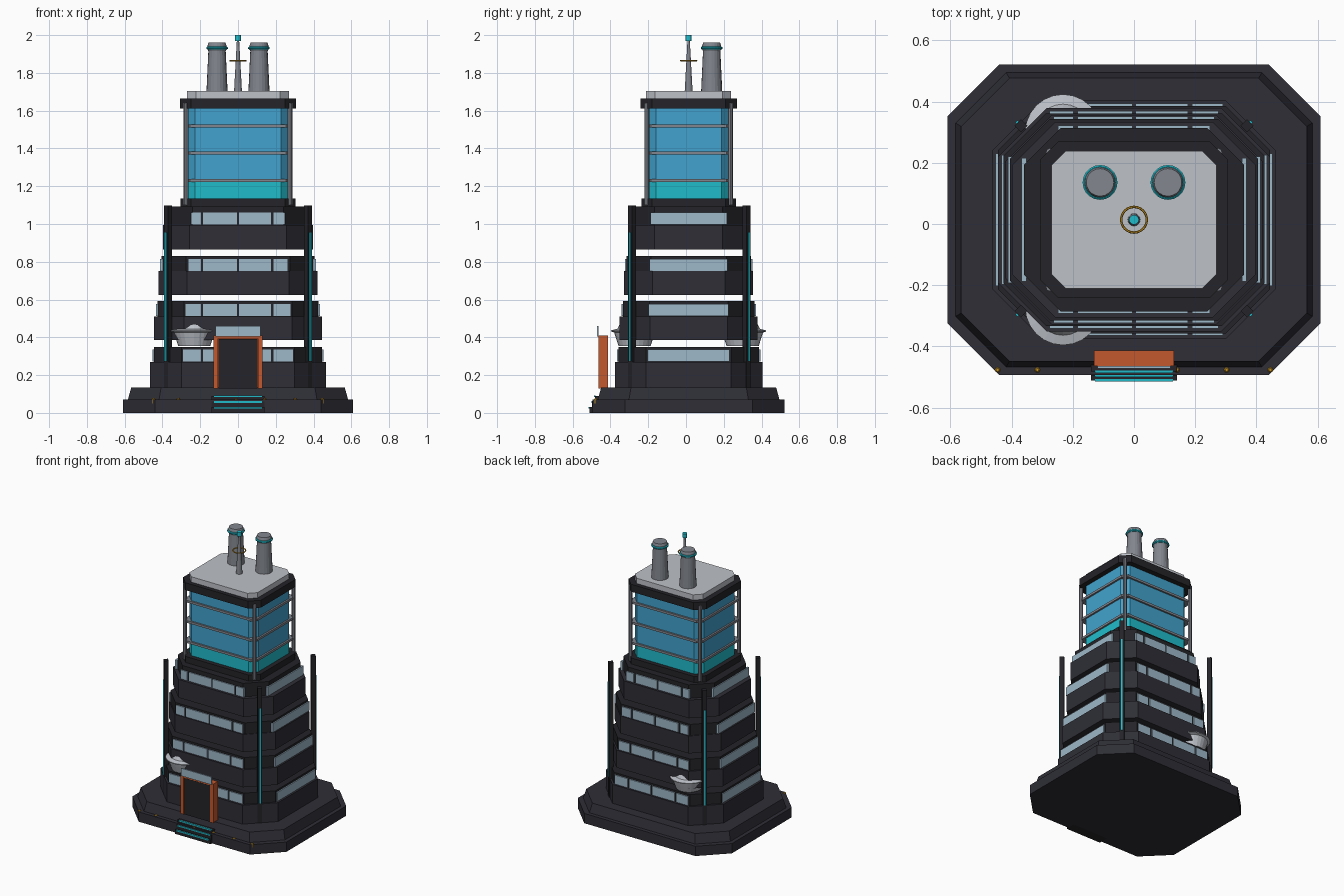
import bpy, bmesh, math
from mathutils import Matrix

if "Cube" in bpy.data.objects:
    bpy.data.objects.remove(bpy.data.objects["Cube"])

CY = 0.014  # depth centre of the tower


def material(name, r, g, b):
    m = bpy.data.materials.new(name)
    lin = [((c / 255 + 0.055) / 1.055) ** 2.4 for c in (r, g, b)]
    m.diffuse_color = (*lin, 1)
    m.use_nodes = True
    m.node_tree.nodes["Principled BSDF"].inputs["Base Color"].default_value = m.diffuse_color
    return m


DARK = material("dark_wall", 46, 46, 54)
BLACK = material("dark_trim", 36, 36, 41)
PANE = material("pale_window", 158, 184, 200)
BLUE = material("blue_glass", 66, 162, 205)
CYAN = material("cyan_glow", 32, 188, 203)
ORANGE = material("orange_frame", 196, 88, 45)
ROOF = material("light_grey", 190, 194, 201)
GREY = material("mid_grey", 130, 134, 142)
GOLD = material("gold", 195, 145, 35)


def finish(name, bm, mat):
    bmesh.ops.recalc_face_normals(bm, faces=bm.faces[:])
    me = bpy.data.meshes.new(name)
    bm.to_mesh(me)
    bm.free()
    me.materials.append(mat)
    ob = bpy.data.objects.new(name, me)
    bpy.context.collection.objects.link(ob)
    return ob


def octagon(name, hx, hy, ch, z0, z1, mat, inset=0.0):
    """Box with chamfered corners; the top may be inset."""
    bm = bmesh.new()
    rings = []
    for z, d in ((z0, 0), (z1, inset)):
        a, b, c = hx - d, hy - d, ch - d * 0.4
        pts = [(a, b - c), (a - c, b), (c - a, b), (-a, b - c),
               (-a, c - b), (c - a, -b), (a - c, -b), (a, c - b)]
        rings.append([bm.verts.new((x, y + CY, z)) for x, y in pts])
    lo, hi = rings
    bm.faces.new(lo)
    bm.faces.new(hi)
    for i in range(8):
        j = (i + 1) % 8
        bm.faces.new((lo[i], lo[j], hi[j], hi[i]))
    return finish(name, bm, mat)


def box(name, x0, x1, y0, y1, z0, z1, mat, turn=0.0):
    bm = bmesh.new()
    m = (Matrix.Translation(((x0 + x1) / 2, (y0 + y1) / 2, (z0 + z1) / 2))
         @ Matrix.Rotation(turn, 4, 'Z')
         @ Matrix.Diagonal((x1 - x0, y1 - y0, z1 - z0, 1)))
    bmesh.ops.create_cube(bm, size=1, matrix=m)
    return finish(name, bm, mat)


def lathe(name, x, y, profile, mat, n=20):
    """Closed solid of revolution from (radius, z) points."""
    bm = bmesh.new()
    rings = [[bm.verts.new((x + r * math.cos(2 * math.pi * i / n),
                            y + r * math.sin(2 * math.pi * i / n), z))
              for i in range(n)] for r, z in profile]
    for a, b in zip(rings, rings[1:]):
        for i in range(n):
            j = (i + 1) % n
            bm.faces.new((a[i], a[j], b[j], b[i]))
    bm.faces.new(rings[0])
    bm.faces.new(rings[-1])
    return finish(name, bm, mat)


# Stepped base
octagon("base_lower", 0.61, 0.508, 0.17, 0, 0.07, DARK)
octagon("base_upper", 0.583, 0.481, 0.165, 0.07, 0.135, DARK, 0.018)

# Four separated floors: slab, window band, window plates
floors = [
    # slab hx, hy, chamfer, band hx, hy, z0, slab top, band top
    (0.465, 0.390, 0.165, 0.445, 0.372, 0.130, 0.270, 0.350),
    (0.445, 0.365, 0.160, 0.427, 0.348, 0.385, 0.510, 0.592),
    (0.420, 0.342, 0.150, 0.405, 0.330, 0.625, 0.750, 0.830),
    (0.397, 0.320, 0.140, 0.360, 0.300, 0.865, 0.995, 1.092),
]
for k, (sx, sy, ch, bx, by, z0, z1, z2) in enumerate(floors, 1):
    octagon(f"floor_slab_{k}", sx, sy, ch, z0, z1, DARK)
    octagon(f"window_band_{k}", bx, by, ch - 0.02, z1, z2, BLACK)
    wz0, wz1 = z1 + 0.002, z1 + 0.066
    edge = 0.305 - 0.014 * k
    panes = [(-edge, -0.197), (-0.184, -0.005), (0.005, 0.176), (0.189, edge)]
    for s in (-1, 1):
        face = CY + s * by
        for i, (a, b) in enumerate(panes, 1):
            box(f"window_{k}_{i}", a, b, face - 0.007, face + 0.008, wz0, wz1, PANE)
        hw = 0.222 - 0.005 * k
        box(f"side_window_{k}", s * bx - 0.007, s * bx + 0.008,
            CY - hw, CY + hw, wz0, wz1, PANE)

# Corner pillars with glowing strips
for sx in (-1, 1):
    for sy in (-1, 1):
        x, y = sx * 0.37, 0.018 + sy * 0.303
        box("corner_pillar", x - 0.015, x + 0.015, y - 0.015, y + 0.015,
            0.13, 1.097, BLACK, math.pi / 4)
        px, py = x + sx * 0.0115, y + sy * 0.0115
        box("pillar_strip", px - 0.005, px + 0.005, py - 0.004, py + 0.004,
            0.275, 0.955, CYAN, -sx * sy * math.pi / 4)

# Glass upper tower
octagon("tower_foot", 0.305, 0.25, 0.055, 1.09, 1.135, BLACK)
octagon("tower_lower_glass", 0.272, 0.218, 0.045, 1.135, 1.235, CYAN)
octagon("tower_glass", 0.272, 0.218, 0.045, 1.235, 1.612, BLUE)
octagon("tower_cornice", 0.308, 0.255, 0.06, 1.612, 1.665, BLACK)
octagon("tower_roof", 0.27, 0.225, 0.047, 1.66, 1.703, ROOF)
for z in (1.23, 1.375, 1.52):
    octagon("glass_rail", 0.284, 0.230, 0.03, z - 0.008, z + 0.008, GREY)
for sx in (-1, 1):
    for sy in (-1, 1):
        lathe("glass_post", sx * 0.275, CY + sy * 0.221,
              [(0.013, 1.1), (0.013, 1.64)], GREY, 8)

# Chimneys with glowing rings
for s in (-1, 1):
    lathe("chimney", s * 0.111, 0.136,
          [(0.056, 1.70), (0.046, 1.915), (0.05, 1.925), (0.05, 1.945), (0.045, 1.96)],
          GREY)
    lathe("chimney_ring", s * 0.111, 0.136,
          [(0.052, 1.924), (0.057, 1.928), (0.057, 1.935), (0.052, 1.939)], CYAN)

# Antenna mast, ring and beacon
lathe("antenna_mast", 0, CY, [(0.021, 1.70), (0.006, 1.975)], GREY, 12)
lathe("antenna_beacon", 0, CY, [(0.016, 1.97), (0.016, 2.0)], CYAN, 12)
bpy.ops.mesh.primitive_torus_add(location=(0, CY, 1.865), major_radius=0.042,
                                 minor_radius=0.004, major_segments=24, minor_segments=6)
ring = bpy.context.object
ring.name = "antenna_ring"
ring.data.materials.append(GOLD)

# Saucers tucked into the first gap
for y in (-0.272, 0.30):
    saucer = lathe("saucer", -0.232, y,
                   [(0.085, 0.355), (0.1, 0.40), (0.108, 0.425), (0.124, 0.431),
                    (0.124, 0.437), (0.092, 0.445), (0.07, 0.485), (0.04, 0.518)], ROOF, 24)

# Entrance gate
box("gate_left", -0.13, -0.105, -0.464, -0.414, 0.13, 0.41, ORANGE)
box("gate_right", 0.105, 0.13, -0.464, -0.414, 0.13, 0.41, ORANGE)
box("gate_top", -0.105, 0.105, -0.464, -0.414, 0.393, 0.41, ORANGE)
box("gate_back", -0.105, 0.105, -0.43, -0.414, 0.13, 0.393, ORANGE)
box("gate_door", -0.102, 0.102, -0.46, -0.43, 0.13, 0.39, BLACK)
box("gate_sign", -0.12, 0.12, -0.472, -0.464, 0.405, 0.46, PANE)

# Entrance steps with glowing edges
for i, (y, z) in enumerate(((-0.511, 0.03), (-0.497, 0.06), (-0.483, 0.09)), 1):
    box(f"step_{i}", -0.14, 0.14, y, -0.44, 0, z, BLACK)
    box(f"step_light_{i}", -0.128, 0.128, y - 0.004, y + 0.004, z - 0.007, z + 0.002, CYAN)

# Small lamps along the front edge
for x in (-0.446, -0.316, -0.01, 0.14, 0.303, 0.446):
    lathe("path_lamp", x, -0.477, [(0.009, 0.05), (0.009, 0.072), (0.005, 0.078)], GOLD, 8)
